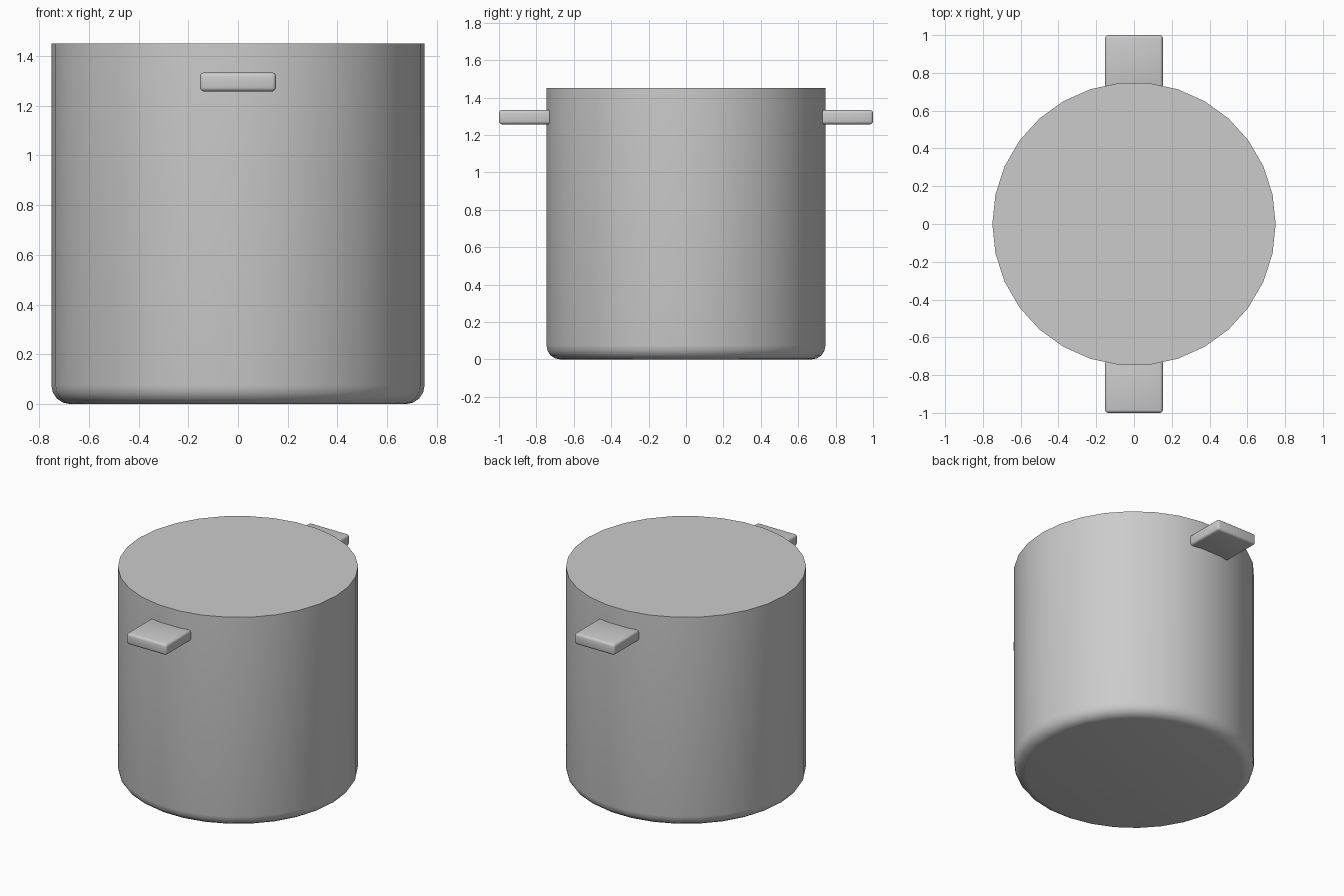
import bpy, bmesh, math

if "Cube" in bpy.data.objects:
    bpy.data.objects.remove(bpy.data.objects["Cube"])

SIDES, RADIUS, HEIGHT, ROUND = 30, 0.75, 1.45, 0.075


def add_object(name, bm):
    bmesh.ops.recalc_face_normals(bm, faces=bm.faces)
    mesh = bpy.data.meshes.new(name)
    bm.to_mesh(mesh)
    bm.free()
    obj = bpy.data.objects.new(name, mesh)
    bpy.context.collection.objects.link(obj)
    bpy.ops.object.select_all(action='DESELECT')
    obj.select_set(True)
    bpy.context.view_layer.objects.active = obj
    bpy.ops.object.shade_smooth_by_angle(angle=math.radians(40))
    return obj


# Pot body: stacked rings with a rounded bottom edge and flat closed top
profile = []
for i in range(5):
    a = math.pi / 2 * i / 4
    profile.append((RADIUS - ROUND + ROUND * math.sin(a), ROUND - ROUND * math.cos(a)))
profile.append((RADIUS, HEIGHT))

bm = bmesh.new()
rings = []
for r, z in profile:
    rings.append([bm.verts.new((r * math.cos(2 * math.pi * k / SIDES),
                                r * math.sin(2 * math.pi * k / SIDES), z))
                  for k in range(SIDES)])
for low, high in zip(rings, rings[1:]):
    for k in range(SIDES):
        n = (k + 1) % SIDES
        bm.faces.new((low[k], low[n], high[n], high[k]))
bm.faces.new(rings[0][::-1])
bm.faces.new(rings[-1])
add_object("pot_body", bm)


# Side handles: bevelled slabs set into the wall
def add_handle(name, side):
    bm = bmesh.new()
    bmesh.ops.create_cube(bm, size=1)
    bmesh.ops.scale(bm, vec=(0.306, 0.28, 0.076), verts=bm.verts)
    bmesh.ops.translate(bm, vec=(0, side * 0.86, 1.295), verts=bm.verts)
    bmesh.ops.bevel(bm, geom=bm.edges[:], offset=0.016, segments=3,
                    profile=0.5, affect='EDGES')
    add_object(name, bm)


add_handle("front_handle", -1)
add_handle("back_handle", 1)
